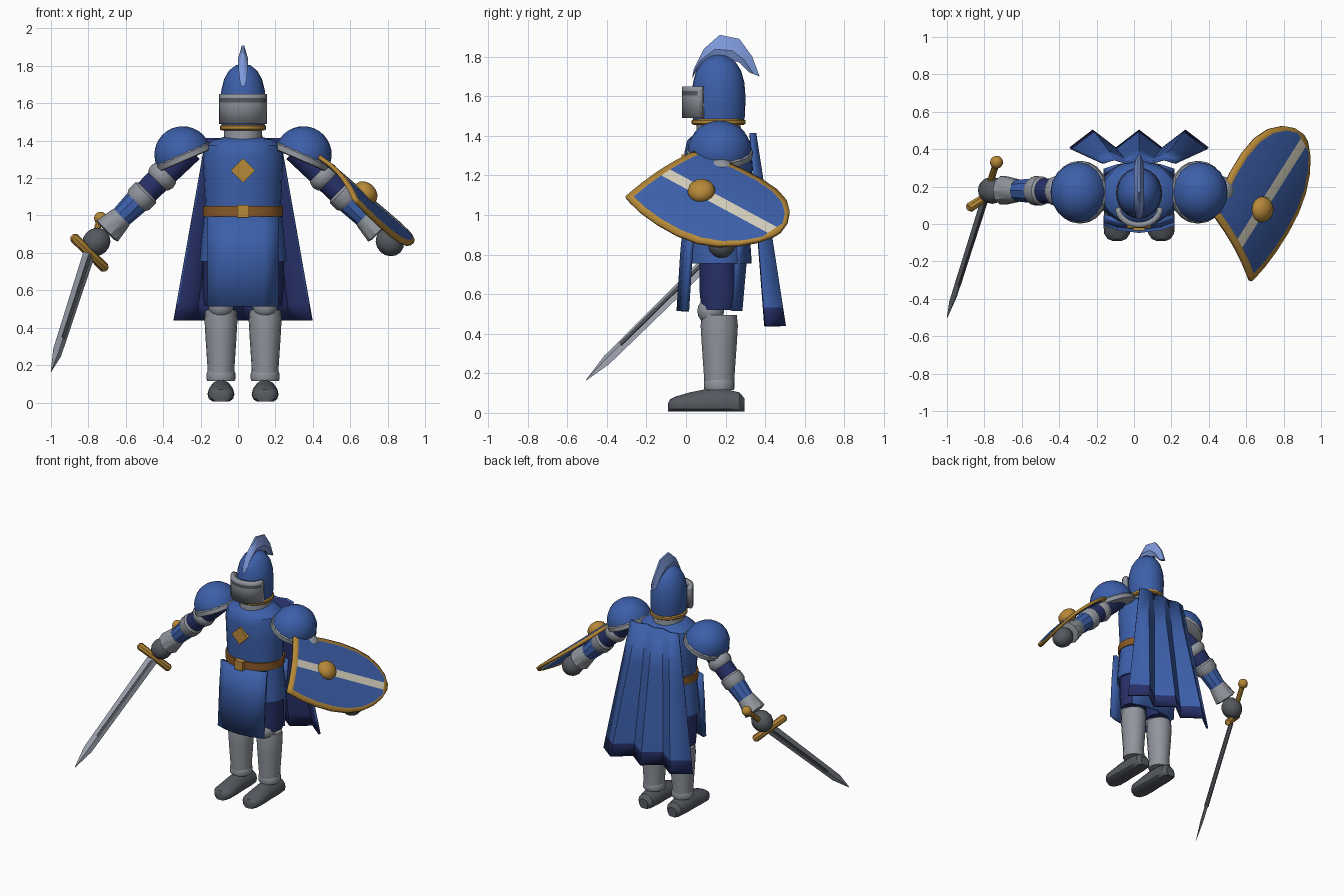
import bpy, bmesh
from math import sin, cos, pi, radians
from mathutils import Vector as V, Matrix

cube = bpy.data.objects.get("Cube")
if cube:
    bpy.data.objects.remove(cube)

CX, CY = 0.027, 0.165   # body axis


def material(name, r, g, b):
    m = bpy.data.materials.new(name)
    m.use_nodes = True
    m.diffuse_color = (r, g, b, 1)
    m.node_tree.nodes["Principled BSDF"].inputs["Base Color"].default_value = (r, g, b, 1)
    return m


BLUE = material("royal blue", .045, .115, .40)
NAVY = material("navy", .02, .03, .14)
SKY = material("plume blue", .21, .32, .70)
STEEL = material("steel", .28, .30, .335)
DARK = material("dark steel", .09, .10, .115)
GOLD = material("gold", .47, .25, .04)
LEATHER = material("leather", .25, .10, .02)
CREAM = material("cream", .66, .62, .50)
SILVER = material("blade silver", .34, .37, .43)


def finish(name, bm, mats, matrix=None, angle=35, fix=True):
    bmesh.ops.remove_doubles(bm, verts=bm.verts, dist=1e-5)
    if fix:
        bmesh.ops.recalc_face_normals(bm, faces=bm.faces)
    me = bpy.data.meshes.new(name)
    bm.to_mesh(me)
    bm.free()
    if matrix:
        me.transform(matrix)
    ob = bpy.data.objects.new(name, me)
    bpy.context.collection.objects.link(ob)
    for m in mats:
        me.materials.append(m)
    bpy.ops.object.select_all(action='DESELECT')
    ob.select_set(True)
    bpy.context.view_layer.objects.active = ob
    bpy.ops.object.shade_smooth_by_angle(angle=radians(angle))
    return ob


def frame(origin, z, y=(0, 1, 0)):
    """Placement whose local Z follows z and local Y leans to y."""
    z = V(z).normalized()
    x = V(y).cross(z).normalized()
    m = Matrix((x, z.cross(x), z)).transposed().to_4x4()
    m.translation = V(origin)
    return m


def loft(name, rings, mat, matrix=None, angle=35):
    bm = bmesh.new()
    rows = [[bm.verts.new(p) for p in ring] for ring in rings]
    n = len(rows[0])
    for a, b in zip(rows, rows[1:]):
        for k in range(n):
            bm.faces.new((a[k], a[(k + 1) % n], b[(k + 1) % n], b[k]))
    bm.faces.new(rows[0][::-1])
    bm.faces.new(rows[-1])
    return finish(name, bm, [mat], matrix, angle)


def lathe(name, profile, mat, matrix=None, n=20, sy=1.0, angle=35):
    """Profile of (radius, height) pairs turned about local Z."""
    rings = [[(max(r, .0005) * cos(2 * pi * k / n), max(r, .0005) * sin(2 * pi * k / n) * sy, z)
              for k in range(n)] for r, z in profile]
    return loft(name, rings, mat, matrix, angle)


def ball(name, r, mat, matrix, squash=1.0, start=-90):
    angles = [radians(start + (90 - start) * k / 8) for k in range(9)]
    return lathe(name, [(r * cos(a), r * squash * sin(a)) for a in angles], mat, matrix, 16)


def block(name, half, mat, matrix):
    x, y, z = half
    return loft(name, [[(-x, -y, h), (x, -y, h), (x, y, h), (-x, y, h)] for h in (-z, z)], mat, matrix)


def sheet(name, grid, mats, rule, thick, back=0, angle=35):
    """Grid of points made into a thick sheet; rule(i, j) picks the colour."""
    bm = bmesh.new()
    rows = [[bm.verts.new(p) for p in row] for row in grid]
    for i in range(len(rows) - 1):
        for j in range(len(rows[0]) - 1):
            f = bm.faces.new((rows[i][j], rows[i + 1][j], rows[i + 1][j + 1], rows[i][j + 1]))
            f.material_index = rule(i, j)
    ob = finish(name, bm, mats, None, angle, fix=False)
    s = ob.modifiers.new("thickness", 'SOLIDIFY')
    s.thickness, s.offset, s.material_offset = thick, -1, back
    return ob


body = Matrix.Translation((CX, CY, 0))

# Torso, belt and skirt
lathe("torso", [(.20, .98), (.204, 1.08), (.21, 1.2), (.215, 1.32), (.20, 1.375), (.16, 1.405), (.1, 1.42)],
      BLUE, body, 24, .8)
lathe("belt", [(.214, .995), (.214, 1.05)], LEATHER, body, 24, .82)
lathe("skirt", [(.208, 1.0), (.222, .87), (.232, .755)], BLUE, body, 24, .72)
block("belt_buckle", (.033, .02, .033), GOLD, Matrix.Translation((CX, -.015, 1.022)))
block("chest_diamond", (.046, .015, .046), GOLD,
      Matrix.Translation((CX, -.007, 1.24)) @ Matrix.Rotation(pi / 4, 4, 'Y'))

# Hanging skirt panels
across = [-1, -.6, 0, .6, 1]
sheet("front_panel", [[(CX + .19 * u, y + .04 * u * u, z) for y, z in ((-.048, .515), (-.03, .8), (-.012, .995))]
                      for u in across], [BLUE], lambda i, j: 0, .025)
sheet("back_panel", [[(CX + .19 * u, y - .04 * u * u, z) for y, z in ((.335, .995), (.31, .8), (.285, .515))]
                     for u in across], [BLUE], lambda i, j: 0, .025)

# Helmet, visor and neck
lathe("neck", [(.105, 1.39), (.1, 1.47)], STEEL, body, 20, 1.1)
lathe("helmet_ring", [(.115, 1.455), (.124, 1.462), (.124, 1.478), (.115, 1.485)], GOLD, body, 24, 1.1)
lathe("helmet", [(.112, 1.47), (.119, 1.5), (.121, 1.6), (.116, 1.67), (.101, 1.73), (.075, 1.775), (.04, 1.803),
                 (0, 1.812)], BLUE, body, 24, 1.12)
turns = [radians(-90 + 15 * k) for k in range(13)]
sheet("visor", [[(CX + .128 * sin(a), .085 - .105 * cos(a), z) for z in (1.49, 1.603, 1.627, 1.65)] for a in turns],
      [STEEL, DARK], lambda i, j: int(j == 1 and 0 < i < 11), .03)

# Plume: inner and outer edge of each station, thick inside and thin outside
stations = [(.03, 1.69, .04, 1.74, .6), (.06, 1.74, .09, 1.84, .9), (.13, 1.79, .17, 1.91, 1), (.21, 1.79, .27, 1.89, 1),
            (.27, 1.77, .335, 1.8, 1), (.32, 1.72, .372, 1.7, .7)]
rings = []
for yi, zi, yo, zo, w in stations:
    ym, zm = yi * .6 + yo * .4, zi * .6 + zo * .4
    rings.append([(CX - .012 * w, yi, zi), (CX - .027 * w, ym, zm), (CX - .006, yo, zo),
                  (CX + .006, yo, zo), (CX + .027 * w, ym, zm), (CX + .012 * w, yi, zi)])
loft("plume", rings, SKY)

# Cape with folds, navy lining and hem
grid = []
for i in range(7):
    fold = i % 2
    u = i / 3 - 1
    row = []
    for t in (0, .3, .65, .905, 1):
        row.append((CX + u * (.2 + .172 * t), .335 + .075 * t + fold * (.02 + .075 * t), 1.415 - .975 * t))
    grid.append(row)
sheet("cape", grid, [BLUE, NAVY], lambda i, j: int(j == 3), .015, 1, 10)

# Limbs, mirrored
for s, side in ((-1, "right_"), (1, "left_")):
    # Leg
    leg = Matrix.Translation((CX + s * .118, .168, 0))
    lathe(side + "thigh", [(.09, .52), (.1, .62), (.1, .85)], NAVY, leg, 16)
    ball(side + "knee", .068, STEEL, Matrix.Translation((CX + s * .118, .125, .515)))
    lathe(side + "shin", [(.07, .13), (.073, .2), (.083, .35), (.088, .44), (.083, .495)], STEEL, leg, 16, 1.07)
    lathe(side + "ankle_ring", [(.073, .115), (.077, .125), (.077, .155), (.073, .165)], STEEL, leg, 16)
    rings = []
    for y, w, h in ((.295, .035, .075), (.27, .06, .105), (.2, .068, .122), (.1, .068, .122), (.02, .072, .105),
                    (-.05, .07, .085), (-.08, .05, .07), (-.09, .025, .05)):
        rings.append([(CX + s * .118 + w * cos(k * pi / 7), y,
                       max(.006, .045 + (h - .045) * sin(k * pi / 7) if k < 8 else .045 + .06 * sin(k * pi / 7)))
                      for k in range(14)])
    loft(side + "foot", rings, DARK)

    # Arm, built along a straight axis from shoulder to hand
    start = V((CX + s * .33, CY + .01, 1.31))
    hand = V((CX + s * .785, CY + .015, .858))
    arm = frame(start, hand - start)
    reach = (hand - start).length

    def band(part, mat, *profile, n=16):
        lathe(side + part, [(r, t * reach) for t, r in profile], mat, arm, n)

    band("upper_arm", NAVY, (-.1, .075), (.4, .066))
    ball(side + "elbow_ball", .084, STEEL, arm @ Matrix.Translation((0, 0, .225 * reach)), .8)
    band("elbow_band", STEEL, (.4, .067), (.42, .078), (.5, .078), (.53, .066))
    band("forearm", BLUE, (.35, .062), (.55, .067), (.78, .055), n=10)
    band("gauntlet_cuff", STEEL, (.7, .06), (.72, .064), (.87, .08), (.88, .06), n=10)
    ball(side + "hand", .073, DARK, arm @ Matrix.Translation((0, 0, reach)), 1.08)

    # Shoulder plate
    tilt = frame((CX + s * .322, CY + .005, 1.325), (s * .4, 0, .916))
    ball(side + "pauldron", .152, BLUE, tilt @ Matrix.Diagonal((1, 1.06, 1, 1)), 1.0, 0)
    lathe(side + "pauldron_rim", [(.148, -.035), (.158, -.03), (.158, -.002), (.15, .006)], STEEL, tilt, 20, 1.06)

# Sword, along its own axis from pommel to tip
pommel, tip = V((-.735, .33, .985)), V((-1, -.505, .165))
sword = frame(pommel, tip - pommel, (-.09, -.06, .085))
ball("pommel", .035, GOLD, sword)
lathe("grip", [(.018, 0), (.018, .28)], GOLD, sword, 10)
guard = sword @ Matrix.Translation((0, 0, .27)) @ Matrix.Rotation(pi / 2, 4, 'X')
lathe("crossguard", [(.018, -.138), (.027, -.125), (.024, 0), (.027, .125), (.018, .138)], GOLD, guard, 8)
loft("blade", [[(t, 0, z), (0, w, z), (-t, 0, z), (0, -w, z)]
               for z, w, t in ((.27, .04, .013), (1.05, .032, .011), (1.2, .002, .001))], SILVER, sword, 10)
block("blade_fuller", (.0145, .009, .32), DARK, sword @ Matrix.Translation((0, 0, .62)))

# Shield: curved heater plate with rim, stripe and boss
top = V((.55, -.13, 1.23))
down = V((.49, .78, -.42)).normalized()
wide = V((-.425, .766, .5)).normalized()
out = down.cross(wide).normalized()
grid = []
for a, hw in ((0, .235), (.035, .246), (.13, .268), (.25, .282), (.38, .284), (.5, .268), (.6, .23), (.68, .17),
              (.735, .1), (.765, .025)):
    inner = max(hw - .032, .012)
    st = min(.03, inner * .7)
    mid = (inner + st) / 2
    grid.append([top + down * a + wide * w - out * (.5 * w * w)
                 for w in (-hw, -inner, -mid, -st, st, mid, inner, hw)])


def shield_colour(i, j):
    if j in (0, 6) or i in (0, len(grid) - 2):
        return 1
    return 2 if j == 3 else 0


sheet("shield", grid, [BLUE, GOLD, CREAM], shield_colour, .022)
ball("shield_boss", .07, GOLD, frame(top + down * .27 + out * .005, out), .75)
